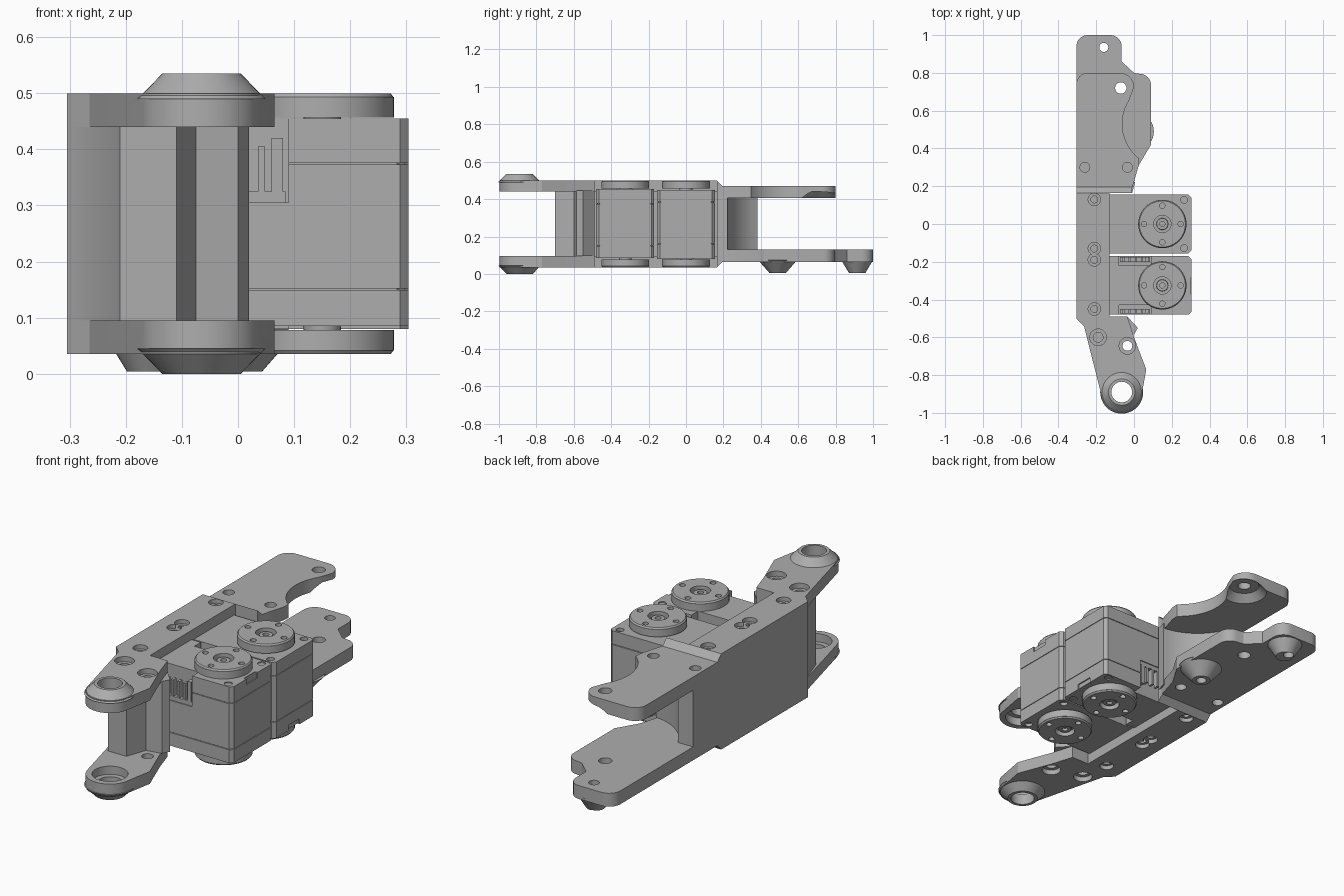
import bpy, bmesh
from math import sin, cos, radians, pi
from mathutils import Matrix

cube = bpy.data.objects.get("Cube")
if cube:
    bpy.data.objects.remove(cube, do_unlink=True)

grey = bpy.data.materials.new("plain grey")
grey.use_nodes = True
grey.diffuse_color = (0.42, 0.42, 0.42, 1)
grey.node_tree.nodes["Principled BSDF"].inputs["Base Color"].default_value = grey.diffuse_color

H = 0.535  # total height; the bracket is symmetric about half of it


def make(name, bm):
    bmesh.ops.recalc_face_normals(bm, faces=bm.faces)
    mesh = bpy.data.meshes.new(name)
    bm.to_mesh(mesh)
    bm.free()
    mesh.materials.append(grey)
    obj = bpy.data.objects.new(name, mesh)
    bpy.context.collection.objects.link(obj)
    return obj


def arc(cx, cy, r, a0, a1, n=8):
    angles = [radians(a0 + (a1 - a0) * i / n) for i in range(n + 1)]
    return [(cx + r * cos(a), cy + r * sin(a)) for a in angles]


def prism(name, outline, z0, z1):
    bm = bmesh.new()
    face = bm.faces.new([bm.verts.new((x, y, z0)) for x, y in outline])
    ext = bmesh.ops.extrude_face_region(bm, geom=[face])["geom"]
    for v in ext:
        if isinstance(v, bmesh.types.BMVert):
            v.co.z = z1
    return make(name, bm)


def box(name, x0, x1, y0, y1, z0, z1, bevel=0):
    obj = prism(name, [(x0, y0), (x1, y0), (x1, y1), (x0, y1)], z0, z1)
    if bevel:
        bm = bmesh.new()
        bm.from_mesh(obj.data)
        upright = [e for e in bm.edges if abs(e.verts[0].co.z - e.verts[1].co.z) > 0.01]
        bmesh.ops.bevel(bm, geom=upright, offset=bevel, segments=1, affect='EDGES')
        bm.to_mesh(obj.data)
        bm.free()
    return obj


def cone(name, x, y, z0, z1, r0, r1, n=40):
    bm = bmesh.new()
    bmesh.ops.create_cone(bm, cap_ends=True, segments=n, radius1=r0, radius2=r1,
                          depth=z1 - z0, matrix=Matrix.Translation((x, y, (z0 + z1) / 2)))
    return make(name, bm)


def flip(obj):
    """Mirror a part top to bottom."""
    obj.data.transform(Matrix.Translation((0, 0, H)) @ Matrix.Scale(-1, 4, (0, 0, 1)))
    obj.data.flip_normals()
    return obj


def combine(obj, tools, operation='DIFFERENCE'):
    for tool in tools:
        mod = obj.modifiers.new("cut", 'BOOLEAN')
        mod.operation, mod.solver, mod.object = operation, 'EXACT', tool
        bpy.context.view_layer.update()
        deps = bpy.context.evaluated_depsgraph_get()
        mesh = bpy.data.meshes.new_from_object(obj.evaluated_get(deps))
        obj.modifiers.clear()
        obj.data = mesh
        bpy.data.objects.remove(tool, do_unlink=True)


def hole(x, y, r, z0=-0.1, z1=0.7, r1=None):
    return cone("cutter", x, y, z0, z1, r, r if r1 is None else r1, 24)


# Front fork and side strip, top and bottom
RX, RY = -0.065, -0.89
fork_outline = ([(-0.305, 0.165), (-0.305, -0.5), (-0.265, -0.54)]
                + arc(RX, RY, 0.108, 195, 340, 20)
                + [(0.065, -0.77), (0.0, -0.6), (-0.035, -0.49), (-0.13, -0.49), (-0.13, 0.165)])
for side in ("top", "bottom"):
    fork = prism(side + "_fork", fork_outline, 0.44, 0.5)
    combine(fork, [cone("boss", RX, RY, 0.49, H, 0.114, 0.07)], 'UNION')
    tools = [hole(RX, RY, 0.055), hole(RX, RY, 0.08, 0.42, 0.48)]
    for x, y, r in ((-0.19, -0.6, 0.026), (-0.035, -0.645, 0.026)):
        tools += [hole(x, y, r), hole(x, y, r + 0.018, 0.475)]
    for y in (0.13, -0.13, -0.19, -0.45):
        tools += [hole(-0.21, y, 0.018, 0.45), hole(-0.21, y, 0.033, 0.48)]
    combine(fork, tools)
    if side == "bottom":
        flip(fork)

# Side wall and the two uprights that join the plates
box("side_wall", -0.305, -0.26, -0.5, 0.165, 0.09, 0.445)
prism("front_upright", [(-0.305, -0.5), (-0.265, -0.54), (-0.21, -0.7), (-0.11, -0.7),
                        (-0.075, -0.6), (0.0, -0.585), (0.02, -0.55), (-0.035, -0.49)], 0.095, 0.445)
prism("rear_upright", [(-0.01, 0.165), (0.0, 0.2)] + arc(0.03, 0.5, 0.28, 265, 205, 12)
      + [(-0.305, 0.38), (-0.305, 0.165)], 0.1, 0.43)

# Sloped step between the strip and the rear plates
for side in ("top", "bottom"):
    ramp = prism("%s_ramp" % side, [(0.165, 0.4), (0.165, 0.5), (0.195, 0.47), (0.195, 0.4)], -0.305, -0.01)
    ramp.data.transform(Matrix(((0, 0, 1, 0), (1, 0, 0, 0), (0, 1, 0, 0), (0, 0, 0, 1))))
    if side == "bottom":
        flip(ramp)

# Upper rear plate with a conical socket under its tip
upper = prism("upper_rear_plate", [(-0.305, 0.19), (-0.01, 0.19), (0.025, 0.31)]
              + arc(0.17, 0.53, 0.232, 232, 148, 16)
              + arc(-0.075, 0.725, 0.075, 0, 90) + arc(-0.245, 0.74, 0.06, 90, 180), 0.405, 0.47)
combine(upper, [hole(-0.07, 0.72, 0.03), hole(-0.07, 0.72, 0.11, 0.4, 0.44, 0.07),
                hole(-0.26, 0.3, 0.026, 0.43), hole(-0.035, 0.3, 0.026, 0.43)])

# Lower rear plate with two conical feet
lower = prism("lower_rear_plate", [(-0.305, 0.19), (-0.01, 0.19), (0.025, 0.31), (0.09, 0.42)]
              + arc(0.03, 0.735, 0.06, 0, 90) + [(0.0, 0.8), (-0.065, 0.86)]
              + arc(-0.125, 0.94, 0.06, 0, 90) + arc(-0.245, 0.94, 0.06, 90, 180), 0.065, 0.13)
combine(lower, [cone("foot", -0.155, 0.915, 0.004, 0.075, 0.043, 0.086),
                cone("foot", 0.0, 0.49, 0.004, 0.075, 0.043, 0.105)], 'UNION')
combine(lower, [hole(-0.07, 0.72, 0.03), hole(-0.16, 0.935, 0.024), hole(0.0, 0.49, 0.024, -0.1, 0.06),
                hole(-0.26, 0.3, 0.026, -0.1, 0.1), hole(-0.035, 0.3, 0.026, -0.1, 0.1)])


# Two motors, the rear one upside down
def motor(name, yc, upside_down):
    parts = []
    y0, y1 = yc - 0.155, yc + 0.155
    parts.append(box(name + "_core", -0.27, 0.298, y0 + 0.006, y1 - 0.006, 0.1, 0.45, 0.015))
    parts.append(box(name + "_base", -0.275, 0.304, y0, y1, 0.085, 0.149, 0.015))
    middle = box(name + "_middle", -0.275, 0.304, y0, y1, 0.152, 0.373, 0.015)
    cap = box(name + "_cap", -0.275, 0.304, y0, y1, 0.376, 0.455, 0.015)
    parts += [middle, cap]
    # Sockets at both ends, with pins
    for part in [parts[0], middle, cap]:
        combine(part, [box("cutter", -0.08, 0.09, y0 - 0.01, y0 + 0.05, 0.305, 0.48),
                       box("cutter", -0.08, 0.09, y1 - 0.05, y1 + 0.01, 0.305, 0.48)])
    for end, y in (("front", y0 + 0.005), ("rear", y1 - 0.03)):
        parts.append(box(name + "_%s_socket_floor" % end, -0.075, 0.085, y, y + 0.025, 0.3, 0.325))
        parts.append(box(name + "_%s_socket_side" % end, 0.06, 0.08, y, y + 0.025, 0.3, 0.42))
        for i in range(4):
            x = -0.06 + i * 0.032
            parts.append(box(name + "_%s_pin" % end, x, x + 0.012, y, y + 0.025, 0.32, 0.405))
    # Slot in the outer face and corner screw holes
    combine(cap, [box("cutter", 0.29, 0.32, yc - 0.045, yc + 0.04, 0.428, 0.47)]
            + [hole(0.265, yc + s * 0.128, 0.018, 0.43) for s in (-1, 1)])
    combine(parts[1], [hole(0.265, yc + s * 0.128, 0.018, -0.1, 0.11) for s in (-1, 1)])
    # Output discs above and below
    for side in ("top", "bottom"):
        disc = cone(name + "_%s_disc" % side, 0.15, yc, 0.457, 0.493, 0.128, 0.128, 48)
        combine(disc, [cone("rim", 0.15, yc, 0.492, 0.5, 0.128, 0.122, 48)], 'UNION')
        tools = [hole(0.15, yc, 0.046, 0.475)]
        tools += [hole(0.15 + 0.097 * cos(k * pi / 2), yc + 0.097 * sin(k * pi / 2), 0.014, 0.47)
                  for k in range(4)]
        combine(disc, tools)
        screw = cone(name + "_%s_screw" % side, 0.15, yc, 0.45, 0.49, 0.034, 0.03, 24)
        combine(screw, [hole(0.15, yc, 0.014, 0.477)])
        parts += [disc, screw]
        if side == "bottom":
            flip(disc)
            flip(screw)
    if upside_down:
        for part in parts:
            flip(part)


motor("front_motor", -0.325, False)
motor("rear_motor", 0.0, True)

# Smooth the round surfaces, keep real edges sharp
for obj in bpy.context.collection.objects:
    if obj.type == 'MESH' and obj.data.materials and obj.data.materials[0] == grey:
        obj.data.shade_smooth()
        obj.data.set_sharp_from_angle(angle=radians(28))
